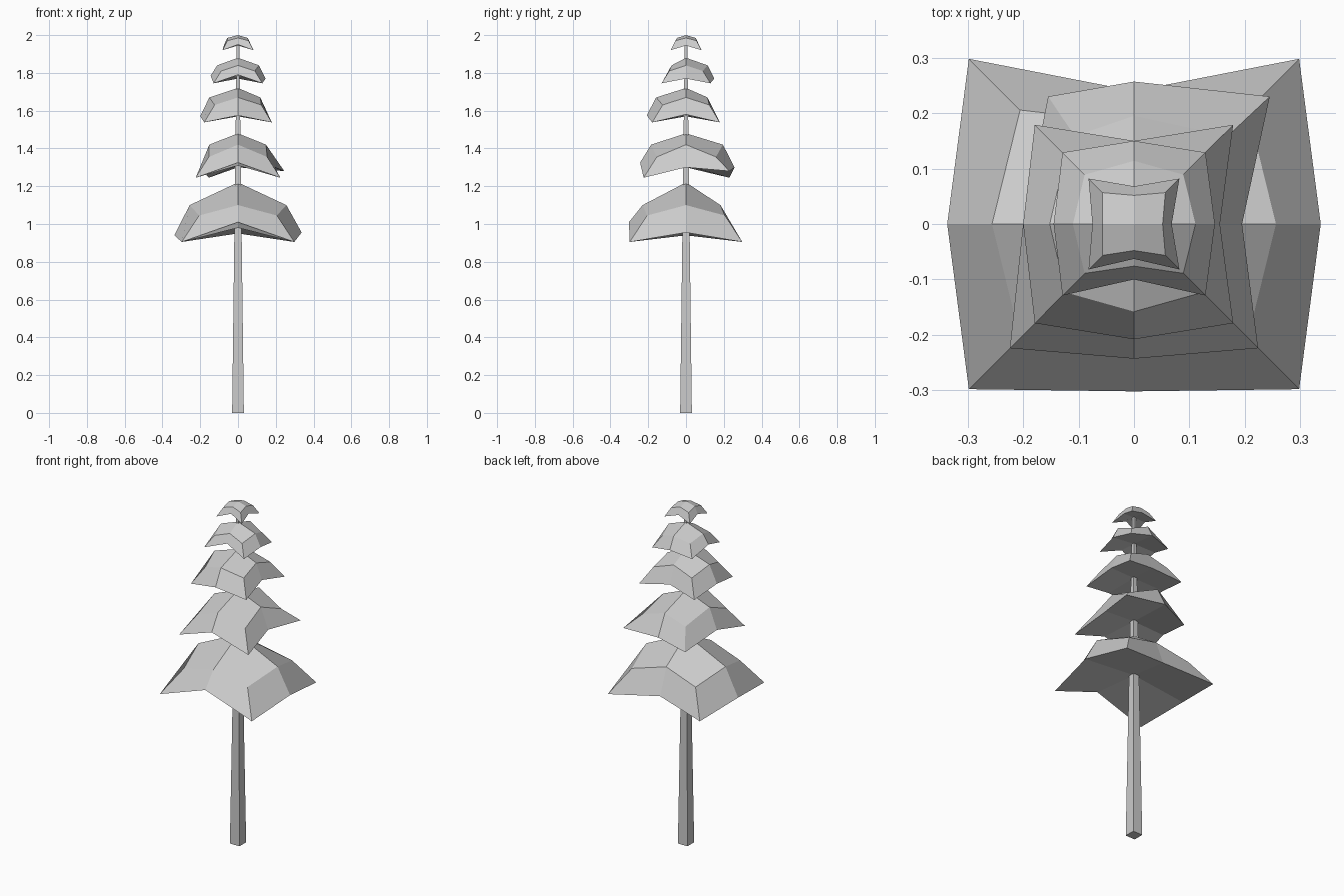
import bpy, bmesh

if "Cube" in bpy.data.objects:
    bpy.data.objects.remove(bpy.data.objects["Cube"])


def finish(name, bm):
    bmesh.ops.recalc_face_normals(bm, faces=bm.faces)
    me = bpy.data.meshes.new(name)
    bm.to_mesh(me)
    bm.free()
    ob = bpy.data.objects.new(name, me)
    bpy.context.collection.objects.link(ob)
    return ob


def tier(name, apex, hub, corner, cz, mids, inner_mid_z, inner_corner_z, shift=None):
    """Drooping square canopy: apex, inner ring, outer ring, hollowed underside.
    mids = (distance, height) of right, back, left, front rim middles."""
    shift = shift or {}
    dirs = [(1, 0), (0, 1), (-1, 0), (0, -1)]
    diag = [(1, 1), (-1, 1), (-1, -1), (1, -1)]
    bm = bmesh.new()
    top, under = bm.verts.new((0, 0, apex)), bm.verts.new((0, 0, hub))
    inner, outer = [], []
    for i in range(4):
        (dx, dy), (d, z) = dirs[i], mids[i]
        outer.append(bm.verts.new((dx * d, dy * d, z)))
        inner.append(bm.verts.new((dx * d * .76, dy * d * .76, inner_mid_z)))
        x, y, z = shift.get(i, (diag[i][0] * corner, diag[i][1] * corner, cz))
        outer.append(bm.verts.new((x, y, z)))
        inner.append(bm.verts.new((x * .69, y * .69, inner_corner_z)))
    for i in range(8):
        j = (i + 1) % 8
        bm.faces.new((inner[i], outer[i], outer[j], inner[j]))
    for i in range(0, 8, 2):
        k = (i + 2) % 8
        bm.faces.new((top, inner[i], inner[i + 1], inner[k]))
        bm.faces.new((under, outer[k], outer[i + 1], outer[i]))
    return finish(name, bm)


# Tapered square trunk
bm = bmesh.new()
bmesh.ops.create_cube(bm, size=1)
for v in bm.verts:
    half, z = (.007, 1.95) if v.co.z > 0 else (.031, 0)
    v.co = (half if v.co.x > 0 else -half, half if v.co.y > 0 else -half, z)
finish("trunk", bm)

# Five foliage tiers, bottom to top
tier("foliage_1", 1.22, .98, .298, .905,
     [(.337, .955), (.24, .95), (.337, .94), (.302, 1.01)], 1.10, 1.045)
tier("foliage_2", 1.48, 1.31, .224, 1.245,
     [(.195, 1.30), (.257, 1.30), (.20, 1.30), (.243, 1.325)], 1.42, 1.355,
     {0: (.245, .23, 1.28), 1: (-.155, .23, 1.245)})
tier("foliage_3", 1.72, 1.575, .179, 1.538,
     [(.155, 1.58), (.15, 1.57), (.20, 1.57), (.208, 1.575)], 1.67, 1.63)
tier("foliage_4", 1.88, 1.785, .129, 1.745,
     [(.146, 1.77), (.15, 1.77), (.145, 1.785), (.10, 1.79)], 1.84, 1.81)
tier("foliage_5", 2.0, 1.945, .082, 1.92,
     [(.068, 1.945), (.068, 1.945), (.075, 1.945), (.063, 1.95)], 1.985, 1.97)
